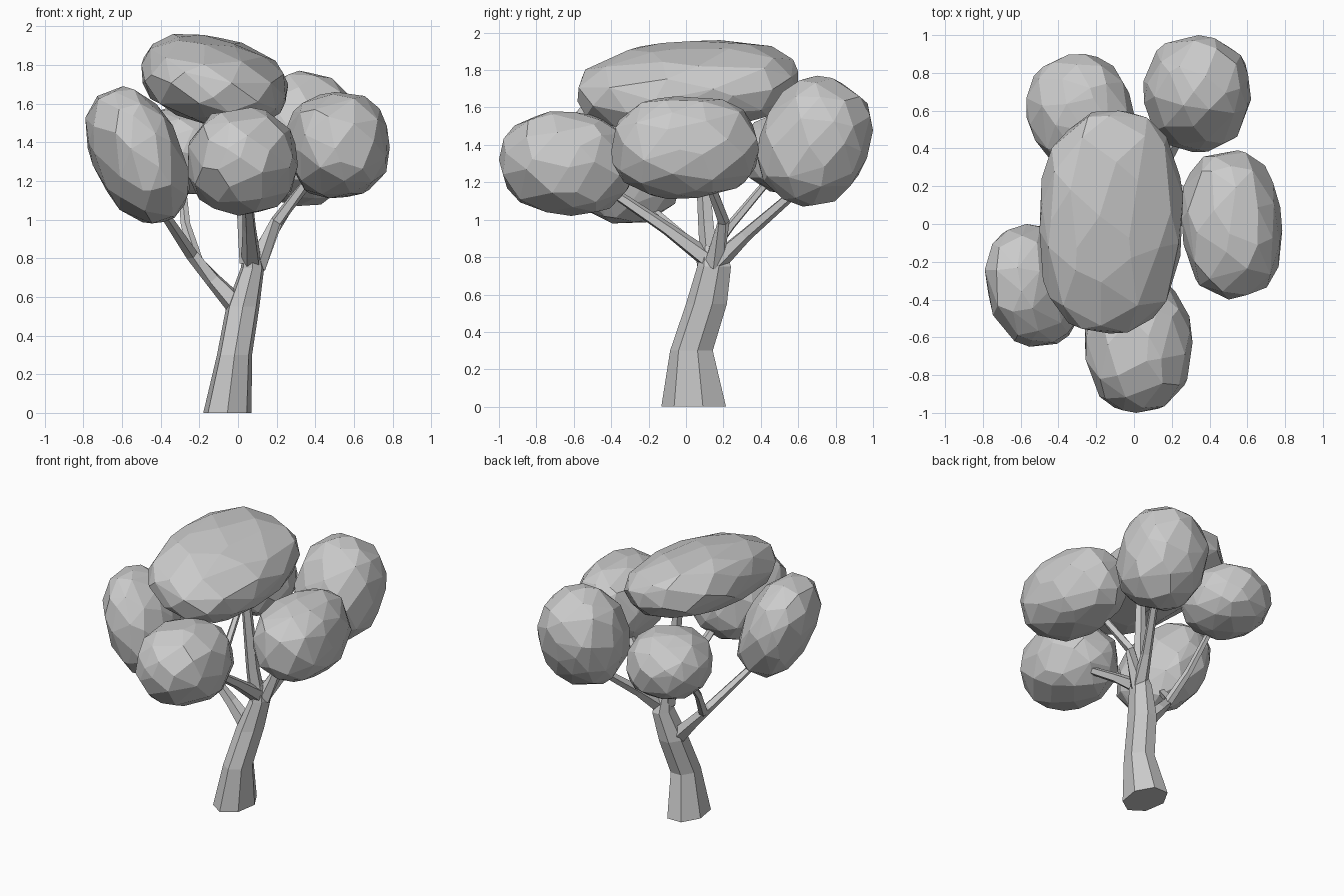
import bpy, bmesh, math, random
from mathutils import Vector, Euler

if "Cube" in bpy.data.objects:
    bpy.data.objects.remove(bpy.data.objects["Cube"])

random.seed(4)


def add_object(name, bm):
    bmesh.ops.recalc_face_normals(bm, faces=bm.faces)
    mesh = bpy.data.meshes.new(name)
    bm.to_mesh(mesh)
    bm.free()
    obj = bpy.data.objects.new(name, mesh)
    bpy.context.collection.objects.link(obj)
    return obj


def foliage(name, lo, hi, radii, tilt, count=62, power=2.3):
    """Faceted rounded clump: hull of scattered points, tilted, fitted to its bounds."""
    rot = Euler([math.radians(a) for a in tilt]).to_matrix()
    pts = []
    for i in range(count):
        z = 1 - (2 * i + 1) / count
        a = i * 2.399963
        r = math.sqrt(1 - z * z)
        p = Vector((r * math.cos(a), r * math.sin(a), z))
        p += Vector([random.uniform(-0.13, 0.13) for _ in range(3)])
        p /= sum(abs(c) ** power for c in p) ** (1 / power)
        pts.append(rot @ Vector([c * s for c, s in zip(p, radii)]))
    mn = [min(p[k] for p in pts) for k in range(3)]
    mx = [max(p[k] for p in pts) for k in range(3)]
    bm = bmesh.new()
    for p in pts:
        bm.verts.new([lo[k] + (p[k] - mn[k]) / (mx[k] - mn[k]) * (hi[k] - lo[k])
                      for k in range(3)])
    bmesh.ops.convex_hull(bm, input=bm.verts)
    loose = [v for v in bm.verts if not v.link_faces]
    bmesh.ops.delete(bm, geom=loose, context='VERTS')
    bmesh.ops.dissolve_limit(bm, angle_limit=math.radians(7), verts=bm.verts, edges=bm.edges)
    return add_object(name, bm)


def limb(name, path, sides=6, level=False):
    """Tapered faceted tube; path entries are (x, y, z, radius_a, radius_b)."""
    bm = bmesh.new()
    pos = [Vector(p[:3]) for p in path]
    rings = []
    for i, p in enumerate(path):
        if level:
            u, v = Vector((1, 0, 0)), Vector((0, 1, 0))
        else:
            t = (pos[min(i + 1, len(pos) - 1)] - pos[max(i - 1, 0)]).normalized()
            u = t.cross(Vector((0.3, -0.2, 1)) if abs(t.z) < 0.9 else Vector((0, 1, 0))).normalized()
            v = t.cross(u)
        ring = []
        for k in range(sides):
            a = 2 * math.pi * (k + 0.25) / sides
            ring.append(bm.verts.new(pos[i] + u * p[3] * math.cos(a) + v * p[4] * math.sin(a)))
        rings.append(ring)
    for r0, r1 in zip(rings, rings[1:]):
        for k in range(sides):
            n = (k + 1) % sides
            bm.faces.new((r0[k], r0[n], r1[n], r1[k]))
    bm.faces.new(rings[0])
    bm.faces.new(rings[-1])
    return add_object(name, bm)


# Leaning trunk
limb("trunk", [(-0.055, 0.05, 0, 0.128, 0.182), (-0.018, 0.035, 0.3, 0.093, 0.12),
               (0.025, 0.115, 0.55, 0.088, 0.115), (0.075, 0.155, 0.75, 0.062, 0.095),
               (0.07, 0.14, 0.86, 0.04, 0.06)], sides=7, level=True)

# Branches, each ending inside its foliage clump
branches = {
    "front_branch": [(0.07, 0.13, 0.78, 0.055), (0.06, -0.1, 0.95, 0.036), (0.04, -0.5, 1.22, 0.025)],
    "crown_branch": [(0.06, 0.13, 0.78, 0.055), (0.04, 0.11, 0.98, 0.045), (0.0, 0.07, 1.6, 0.03)],
    "right_branch": [(0.09, 0.15, 0.76, 0.055), (0.2, 0.2, 0.99, 0.033), (0.42, 0.1, 1.27, 0.025)],
    "back_right_branch": [(0.09, 0.17, 0.78, 0.055), (0.16, 0.32, 0.92, 0.036), (0.33, 0.62, 1.18, 0.025)],
    "left_branch": [(0.0, 0.11, 0.55, 0.06), (-0.13, 0.11, 0.69, 0.042),
                    (-0.24, 0.08, 0.82, 0.034), (-0.43, -0.24, 1.1, 0.022)],
    "back_left_branch": [(-0.21, 0.1, 0.78, 0.032), (-0.27, 0.24, 0.97, 0.026), (-0.3, 0.5, 1.28, 0.02)],
}
for name, path in branches.items():
    limb(name, [(x, y, z, r, r) for x, y, z, r in path], sides=5)

# Foliage clumps
foliage("crown_foliage", (-0.5, -0.58, 1.48), (0.26, 0.6, 1.96), (0.38, 0.6, 0.23), (5, 15, 0), 70, 2.5)
foliage("left_foliage", (-0.79, -0.65, 0.98), (-0.25, 0.0, 1.69), (0.21, 0.32, 0.38), (0, -20, 12))
foliage("front_foliage", (-0.26, -1.0, 1.02), (0.31, -0.28, 1.58), (0.28, 0.37, 0.27), (-5, 0, 0))
foliage("right_foliage", (0.25, -0.4, 1.11), (0.785, 0.39, 1.66), (0.27, 0.4, 0.27), (0, -8, 5), 62, 2.5)
foliage("back_right_foliage", (0.05, 0.38, 1.07), (0.62, 1.0, 1.77), (0.28, 0.29, 0.36), (-20, 0, 0))
foliage("back_left_foliage", (-0.57, 0.29, 1.13), (0.0, 0.9, 1.58), (0.3, 0.32, 0.25), (0, 0, 20))
